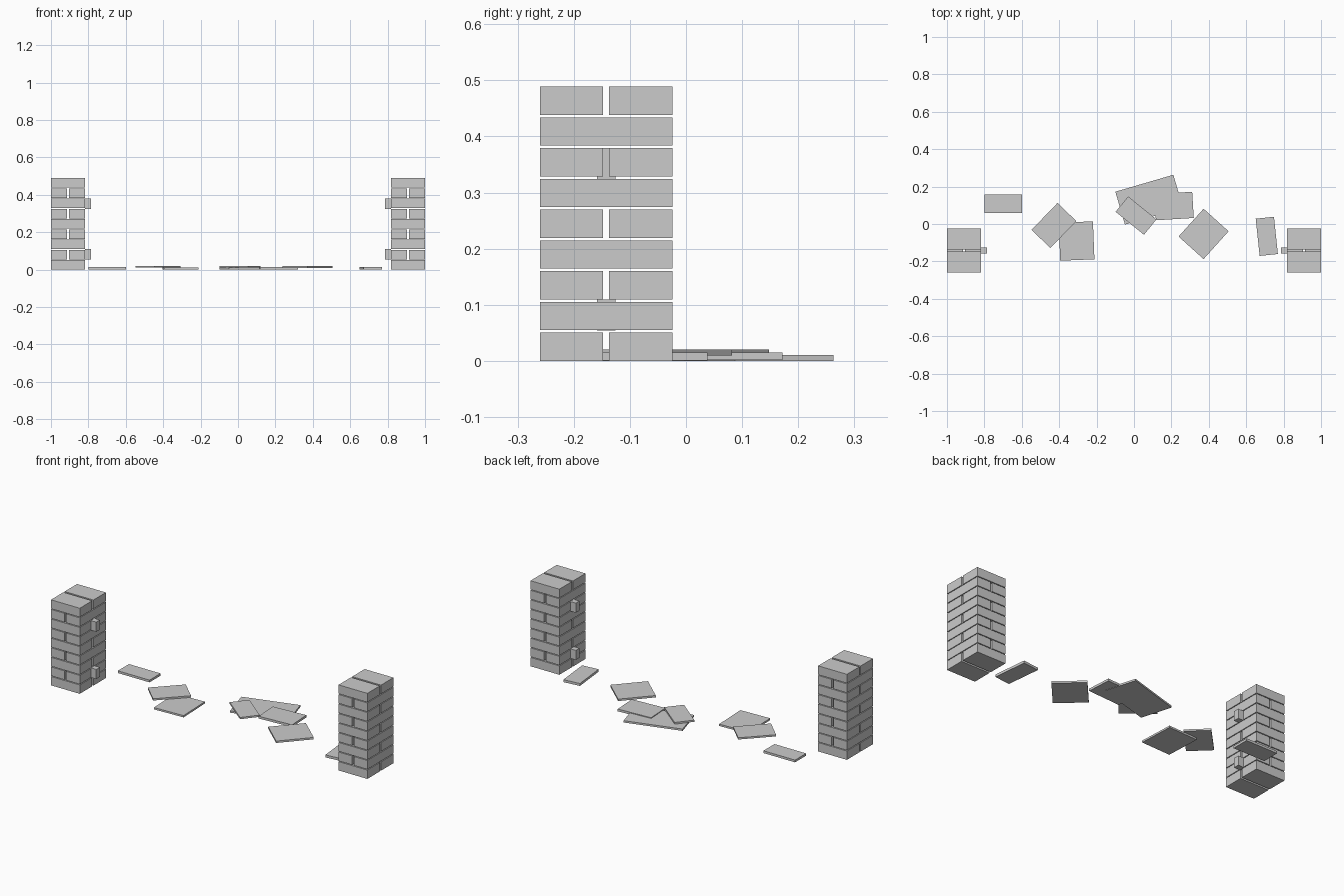
import bpy, math
from mathutils import Matrix, Vector

if "Cube" in bpy.data.objects:
    bpy.data.objects.remove(bpy.data.objects["Cube"])

stone = bpy.data.materials.new("grey stone")
stone.diffuse_color = (0.6, 0.6, 0.6, 1)
stone.use_nodes = True
stone.node_tree.nodes["Principled BSDF"].inputs["Base Color"].default_value = stone.diffuse_color


def box(name, center, size, turn=0.0):
    """Box of a given size, turned about z by degrees."""
    bpy.ops.mesh.primitive_cube_add(size=1)
    ob = bpy.context.object
    ob.name = name
    ob.data.transform(Matrix.Diagonal((*size, 1)))
    ob.data.transform(Matrix.Rotation(math.radians(turn), 4, 'Z'))
    ob.location = Vector(center)
    ob.data.materials.append(stone)
    return ob


# Gate pillars: courses of two bricks, alternating direction, with open joints
PITCH, BRICK_H = 0.0548, 0.0505
PX, PY, W, D, JOINT = 0.909, -0.1425, 0.182, 0.236, 0.011
for side, label in ((-1, "left"), (1, "right")):
    for course in range(9):
        z = course * PITCH + BRICK_H / 2
        for s in (-1, 1):
            if course % 2 == 0:
                d = (D - JOINT) / 2
                pos, size = (side * PX, PY + s * (d + JOINT) / 2, z), (W, d, BRICK_H)
            else:
                w = (W - JOINT) / 2
                pos, size = (side * PX + s * (w + JOINT) / 2, PY, z), (w, D, BRICK_H)
            box(f"{label}_pillar_brick", pos, size)
    # Hinge blocks on the inner faces
    for z in (0.082, 0.352):
        box(f"{label}_hinge_block", (side * 0.802, PY, z), (0.034, 0.033, 0.055))

# Fallen paving slabs: x, y, length, width, turn, bottom, top
slabs = [
    (-0.70, 0.108, 0.20, 0.10, 0, 0.002, 0.015),
    (-0.428, -0.008, 0.20, 0.14, 46, 0.0105, 0.0205),
    (-0.307, -0.091, 0.183, 0.203, 2.3, 0, 0.0105),
    (0.081, 0.13, 0.323, 0.183, 16.3, 0, 0.0105),
    (0.214, 0.096, 0.203, 0.14, 3.5, 0.002, 0.015),
    (0.011, 0.045, 0.195, 0.106, -39, 0.0105, 0.0205),
    (0.372, -0.053, 0.20, 0.18, 48, 0.0095, 0.0205),
    (0.71, -0.066, 0.098, 0.20, 6, 0.001, 0.015),
]
for x, y, l, w, turn, z0, z1 in slabs:
    box("paving_slab", (x, y, (z0 + z1) / 2), (l, w, z1 - z0), turn)
